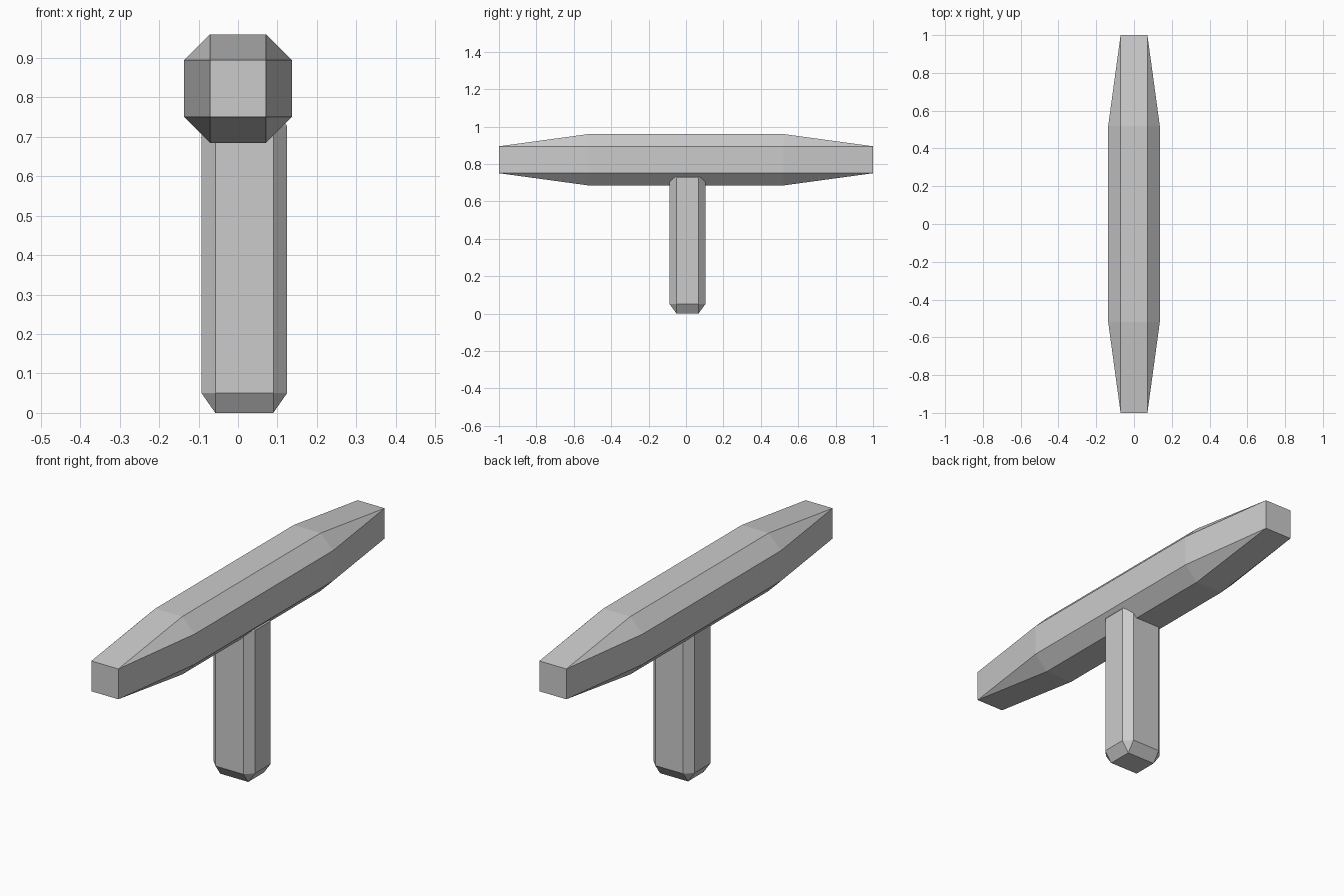
import bpy, bmesh
from itertools import product

if "Cube" in bpy.data.objects:
    bpy.data.objects.remove(bpy.data.objects["Cube"])


def chamfered_block(name, center, half, flat):
    """Box whose edges and corners are cut flat; 'flat' is the half-size of each remaining face."""
    bm = bmesh.new()
    for signs in product((-1, 1), repeat=3):
        for axis in range(3):
            bm.verts.new([center[i] + signs[i] * (half[i] if i == axis else flat[i])
                          for i in range(3)])
    bmesh.ops.convex_hull(bm, input=bm.verts)
    bmesh.ops.dissolve_limit(bm, angle_limit=0.01, verts=bm.verts, edges=bm.edges)
    bmesh.ops.recalc_face_normals(bm, faces=bm.faces)
    mesh = bpy.data.meshes.new(name)
    bm.to_mesh(mesh)
    bm.free()
    obj = bpy.data.objects.new(name, mesh)
    bpy.context.collection.objects.link(obj)
    return obj


# Long tapered crossbar
chamfered_block("crossbar", (0, 0, 0.8225), (0.1365, 1.0, 0.1375), (0.071, 0.52, 0.072))

# Upright post, its top sunk into the crossbar
chamfered_block("post", (0.016, 0.008, 0.389), (0.1085, 0.095, 0.389), (0.0735, 0.059, 0.339))
